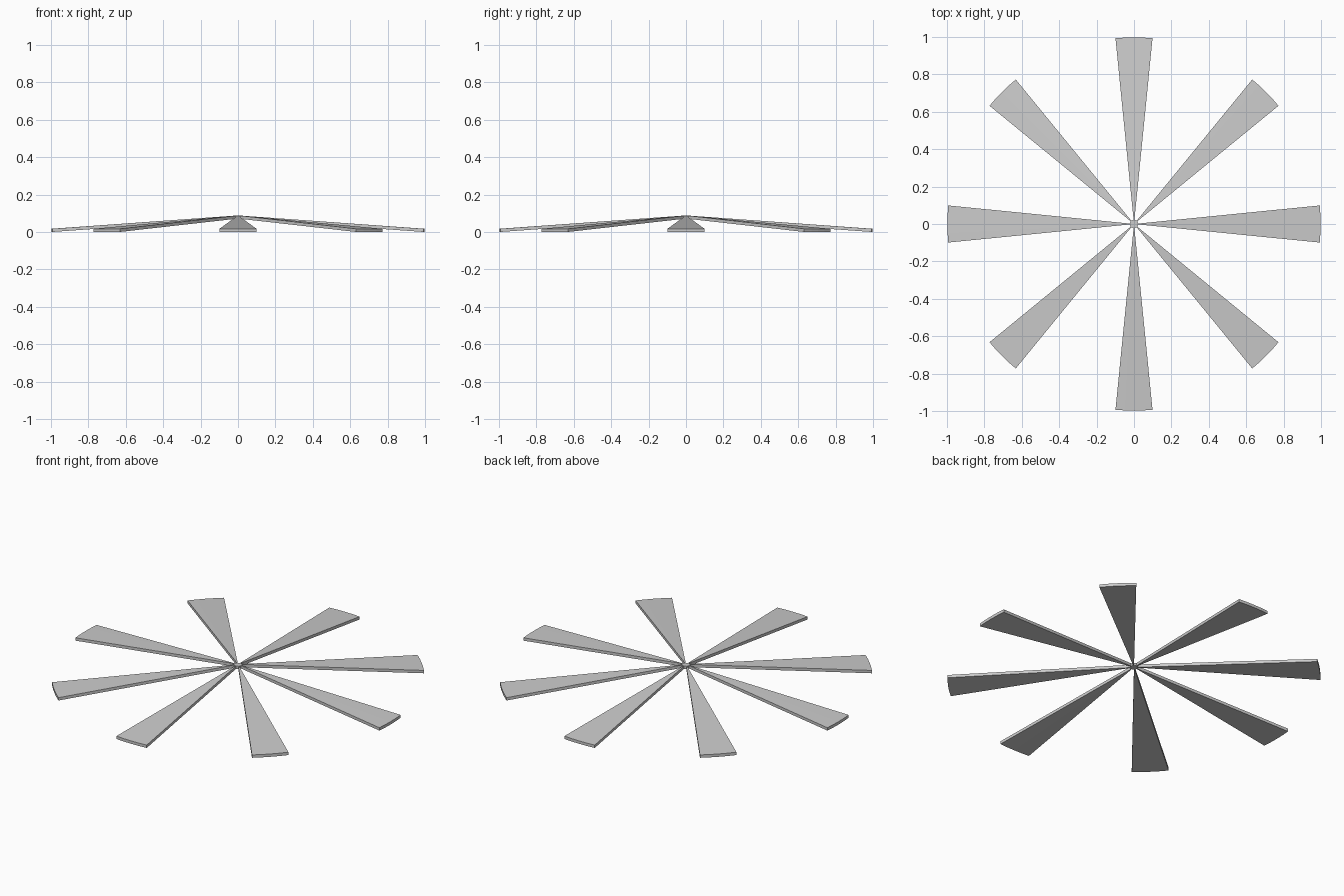
import bpy, bmesh, math

if "Cube" in bpy.data.objects:
    bpy.data.objects.remove(bpy.data.objects["Cube"])

N = 8               # blades
HALF = 0.0995       # half angle of a blade
SEG = 4             # segments of the curved tip
R_IN, R_OUT = 0.02, 0.998
T = 0.017           # thickness
Z_TIP, Z_HUB = 0.0, 0.07


def add_object(name, bm):
    bmesh.ops.recalc_face_normals(bm, faces=bm.faces)
    me = bpy.data.meshes.new(name)
    bm.to_mesh(me)
    bm.free()
    ob = bpy.data.objects.new(name, me)
    bpy.context.collection.objects.link(ob)


# Sloping wedge blades with rounded tips
def blade(i):
    a0 = i * math.tau / N
    bm = bmesh.new()
    rows = []
    for r, z in ((R_IN, Z_HUB), (R_OUT, Z_TIP)):
        for dz in (0, T):
            rows.append([bm.verts.new((r * math.cos(a), r * math.sin(a), z + dz))
                         for a in (a0 + HALF * (2 * k / SEG - 1) for k in range(SEG + 1))])
    in_lo, in_hi, out_lo, out_hi = rows
    ring = [in_lo, out_lo, out_hi, in_hi]
    for k in range(SEG):
        for p, q in zip(ring, ring[1:] + ring[:1]):
            bm.faces.new((p[k], q[k], q[k + 1], p[k + 1]))
    for k in (0, SEG):
        bm.faces.new([row[k] for row in ring])
    add_object(f"blade_{i + 1}", bm)


for i in range(N):
    blade(i)

# Small central hub joining the blades
bm = bmesh.new()
bmesh.ops.create_cone(bm, cap_ends=True, segments=16, radius1=0.022, radius2=0.022, depth=T)
bmesh.ops.translate(bm, verts=bm.verts, vec=(0, 0, Z_HUB + T / 2))
add_object("hub", bm)
